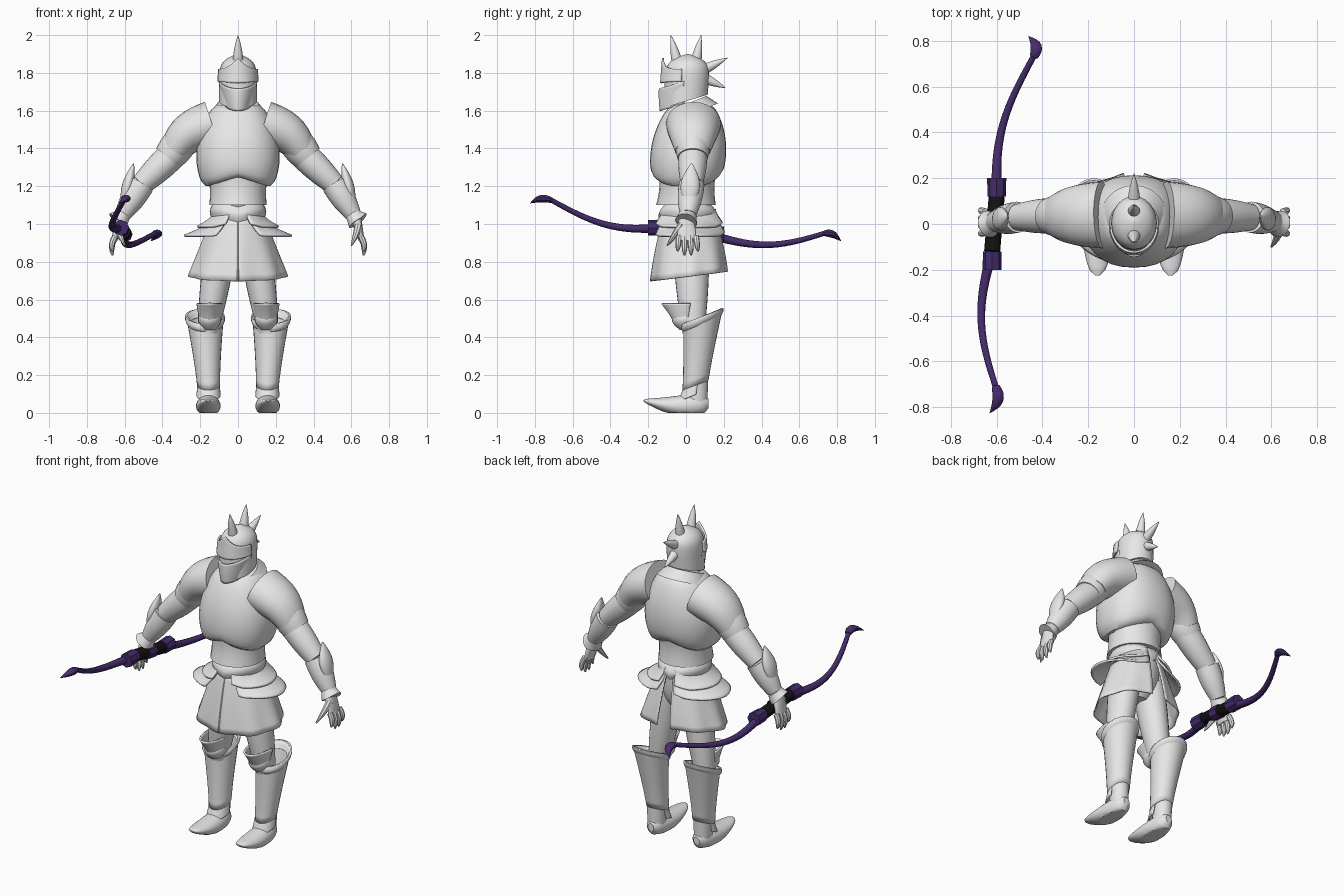
import bpy
import bmesh
import math
from mathutils import Vector

if "Cube" in bpy.data.objects:
    bpy.data.objects.remove(bpy.data.objects["Cube"])

X, Y, Z = Vector((1, 0, 0)), Vector((0, 1, 0)), Vector((0, 0, 1))


def material(name, colour):
    mat = bpy.data.materials.new(name)
    mat.use_nodes = True
    mat.diffuse_color = (*colour, 1)
    mat.node_tree.nodes["Principled BSDF"].inputs["Base Color"].default_value = (*colour, 1)
    return mat


steel = material("pale steel", (.8, .8, .8))
purple = material("dark purple", (.06, .025, .15))
black = material("black grip", (.006, .006, .006))


def mix(a, b, t):
    return a + (b - a) * t


def part(name, start, end, radius, deep=(1, 1), bulge=0, fat=1, ease=1, bend=(0, 0, 0),
         mat=steel, sides=24, steps=10, arc=None, axis=None, ref=Y, lift=None,
         ripple=0, power=2, both=False, thick=0):
    """Skin ellipses from start to end; the radius eases between two values plus a bulge."""
    start, end, bend = Vector(start), Vector(end), Vector(bend)

    def centre(t):
        return mix(start, end, t) + bend * math.sin(math.pi * t)

    first, last = arc or (0, 360)
    count = sides + 1 if arc else sides
    bm = bmesh.new()
    grid = []
    for i in range(steps + 1):
        t = i / steps
        along = axis or (centre(min(t + .01, 1)) - centre(max(t - .01, 0))).normalized()
        u = ref.cross(along).normalized()
        v = along.cross(u)
        r = mix(*radius, t ** ease) + bulge * abs(math.sin(math.pi * t)) ** fat
        row = []
        for k in range(count):
            a = math.radians(mix(first, last, k / sides))
            c, s = math.cos(a), math.sin(a)
            c = math.copysign(abs(c) ** (2 / power), c)
            s = math.copysign(abs(s) ** (2 / power), s)
            wave = r * (1 + ripple * t * math.cos(8 * a))
            p = centre(t) + wave * (u * c + v * s * mix(*deep, t))
            if lift:
                p.z += lift(p)
            row.append(bm.verts.new(p))
        grid.append(row)
    for low, high in zip(grid, grid[1:]):
        for k in range(sides):
            j = (k + 1) % count
            bm.faces.new((low[k], low[j], high[j], high[k]))
    if not arc and not thick:
        bm.faces.new(grid[0][::-1])
        bm.faces.new(grid[-1])
    bmesh.ops.recalc_face_normals(bm, faces=bm.faces)
    mesh = bpy.data.meshes.new(name)
    bm.to_mesh(mesh)
    bm.free()
    mesh.materials.append(mat)
    mesh.shade_smooth()
    mesh.set_sharp_from_angle(angle=math.radians(40))
    obj = bpy.data.objects.new(name, mesh)
    bpy.context.collection.objects.link(obj)
    if thick:
        solid = obj.modifiers.new("Thickness", 'SOLIDIFY')
        solid.thickness, solid.offset = thick, 0
    if both:
        obj.modifiers.new("Mirror", 'MIRROR')


def tilt(slope, pivot=0):
    """Slant a part so that its back rises."""
    return lambda p: slope * (p.y - pivot)


def middle(p, width):
    """One on the centre line, falling to zero at the given width."""
    return max(0, 1 - abs(p.x) / width)


# Helmet shell with a slanted lower edge
def helmet_edge(p):
    return .3 * p.y * min(1, max(0, (1.76 - p.z) * 10))


part("helmet", (0, 0, 1.65), (0, .01, 1.9), (.1, .004), deep=(1.15, 1.2), ease=8, steps=24,
     axis=Z, lift=helmet_edge)


# Face guard and peaked brow leaving an eye slit
def brow_peak(p):
    rise = (p.z - 1.75) * 14
    return .06 * middle(p, .1) ** 2 * rise - .015 * middle(p, .1) * (1 - rise)


part("face_guard", (0, 0, 1.6), (0, 0, 1.72), (.075, .1), deep=(1.8, 1.4), axis=Z,
     arc=(185, 355), power=1.8, thick=.008, lift=tilt(.3, -.13))
part("brow", (0, 0, 1.755), (0, 0, 1.82), (.106, .102), deep=(1.25, 1.2), axis=Z,
     arc=(190, 350), thick=.01, lift=brow_peak)

# Helmet spikes
spikes = {"front": (-.05, 1.87, -.08, 2), "crown": (.055, 1.87, .08, 2),
          "upper_back": (.1, 1.82, .22, 1.88), "lower_back": (.1, 1.77, .21, 1.72)}
for name, (y, z, tip_y, tip_z) in spikes.items():
    part(name + "_spike", (0, y, z), (0, tip_y, tip_z), (.028, .001), bulge=.004,
         sides=12, ref=X)

# Collar and breastplate
part("collar", (0, .02, 1.57), (0, 0, 1.635), (.15, .108), axis=Z, lift=tilt(.4))


def chest_arch(p):
    return .5 * max(0, 1.3 - p.z) * middle(p, .16)


part("breastplate", (0, 0, 1.2), (0, .03, 1.63), (.17, .11), deep=(.9, .92), bulge=.077,
     fat=.6, steps=20, sides=32, power=2.3, axis=Z, lift=chest_arch)

# Waist plate, belt and hips
part("waist_plate", (0, 0, 1.1), (0, .01, 1.3), (.152, .172), deep=(1.04, .9), bulge=-.012,
     axis=Z)
part("belt", (0, .01, 1.04), (0, .01, 1.12), (.145, .12), deep=(1, 1.1), bulge=.015,
     axis=Z, lift=lambda p: -.03 * middle(p, .12))
part("pelvis", (0, .02, 1.06), (0, .02, .8), (.13, .06), ease=4, axis=Z)


# Flared hip plates in two layers
def hip_curve(p):
    return .25 * max(0, .13 - p.x)


part("upper_hip_plate", (0, .015, 1.055), (0, .015, .985), (.125, .215), deep=(1.15, .85),
     ease=1.5, axis=Z, arc=(-72, 75), both=True, thick=.012, lift=hip_curve)
part("lower_hip_plate", (0, .015, 1.02), (0, .015, .937), (.14, .285), deep=(1.05, .67),
     ease=1.5, axis=Z, arc=(-66, 78), both=True, thick=.012, lift=hip_curve)

# Split skirt with soft folds
part("skirt", (0, .02, 1.03), (0, .02, .72), (.14, .255), deep=(1, .79), axis=Z,
     arc=(-91, 80), sides=32, ripple=.03, both=True, thick=.008,
     lift=lambda p: .4 * p.y * (1.03 - p.z))

# Shoulder plates
part("pauldron", (.14, .04, 1.53), (.34, .035, 1.385), (.122, .078), deep=(1.2, 1.2),
     bulge=.008, bend=(.02, 0, .02), both=True)
part("shoulder_lame", (.31, .035, 1.425), (.37, .035, 1.35), (.09, .08), bulge=.004, both=True)

# Arms, with armour over each forearm
shoulder, elbow, wrist = (.28, .04, 1.43), (.51, .03, 1.21), (.61, .01, 1.05)
part("upper_arm", shoulder, elbow, (.07, .058), bulge=.012, both=True)
part("forearm", elbow, wrist, (.058, .036), bulge=.006, both=True)
part("bracer", elbow, wrist, (.068, .044), bulge=.008, both=True)
part("elbow_plate", (.553, .03, 1.32), (.615, .015, 1.085), (.003, .005), deep=(1.7, 1.7),
     bulge=.026, both=True)
part("wrist_cuff", wrist, (.635, 0, 1.01), (.042, .054), deep=(1.1, 1.1), both=True,
     lift=lambda p: .5 * max(0, p.x - .65))

# Hands
part("palm", (.625, 0, 1.03), (.655, .005, .91), (.028, .015), deep=(1.3, 3.2), both=True)
for i, finger in enumerate(("index", "middle", "ring", "little")):
    y = .03 * i - .037
    reach = .855 - .022 * (finger in ("middle", "ring"))
    part(finger + "_finger", (.65, y, .935), (.664, 1.2 * y, reach), (.016, .004), ease=4,
         bend=(.01, 0, 0), sides=8, both=True)
part("thumb", (.638, -.02, 1), (.6, -.1, .885), (.02, .004), ease=2, bend=(.005, 0, 0),
     sides=8, ref=X, both=True)

# Legs and knees
part("thigh", (.085, .025, .92), (.16, .04, .42), (.085, .055), deep=(1.15, 1.05),
     bulge=.008, axis=Z, both=True)
part("kneecap", (.15, .005, .44), (.15, .005, .53), (.03, .05), deep=(1.3, 1.3), bulge=.02,
     axis=Z, both=True)
part("knee_wing", (.15, .01, .49), (.15, .025, .58), (.05, .066), deep=(1.5, 2.3),
     axis=Z, arc=(180, 360), both=True, thick=.01)

# Greaves, slanted up towards the calf
slant = tilt(.4, .06)
ankle, calf = (.156, .05, .15), (.175, .09, .5)
part("shin", (.156, .055, .04), (.165, .065, .42), (.05, .06), deep=(1.15, 1), axis=Z, both=True)
part("greave", ankle, calf, (.056, .095), deep=(1.15, 1.05), ease=1.3, axis=Z, both=True,
     thick=.01, lift=slant)
part("greave_rim", (.173, .08, .462), calf, (.088, .1), deep=(1.05, 1.05), bulge=.006,
     axis=Z, both=True, thick=.01, lift=slant)

# Boots with upturned toes and flat soles
part("boot", (.155, .12, .05), (.16, -.225, .065), (.02, .01), deep=(1.2, .4), bulge=.05,
     fat=.5, bend=(0, 0, -.02), steps=16, axis=-Y, ref=Z, both=True, lift=lambda p: max(0, -p.z))
part("ankle_plate", (.156, .04, .1), ankle, (.06, .056), deep=(1.3, 1.15), axis=Z,
     arc=(170, 370), both=True, thick=.008, lift=slant)

# Bow limbs, hooked tips and grip blocks
bow_ends = {"front": ((-.62, -.12, .98), (-.605, -.71, 1.125), (-.63, -.825, 1.11)),
            "rear": ((-.6, .12, .945), (-.44, .73, .95), (-.46, .82, .91))}
for name, (root, neck, tip) in bow_ends.items():
    part(name + "_bow_limb", root, neck, (.028, .013), ease=.5, bend=(-.055, 0, -.058),
         mat=purple, sides=10, steps=20, ref=X)
    part(name + "_bow_tip", neck, tip, (.014, .001), deep=(1.3, 1.3), bulge=.012,
         bend=(.022, 0, .016), mat=purple, sides=10, ref=X)
    outward = Vector((0, math.copysign(.08, root[1]), 0))
    part(name + "_grip_block", root, Vector(root) + outward, (.04, .042), mat=purple,
         sides=8, steps=1, ref=X)
part("bow_grip", bow_ends["front"][0], bow_ends["rear"][0], (.035, .035), mat=black,
     sides=12, ref=X)
part("grip_band", (-.61, -.03, .965), (-.606, .035, .958), (.04, .04), mat=purple,
     sides=8, steps=1, ref=X)
